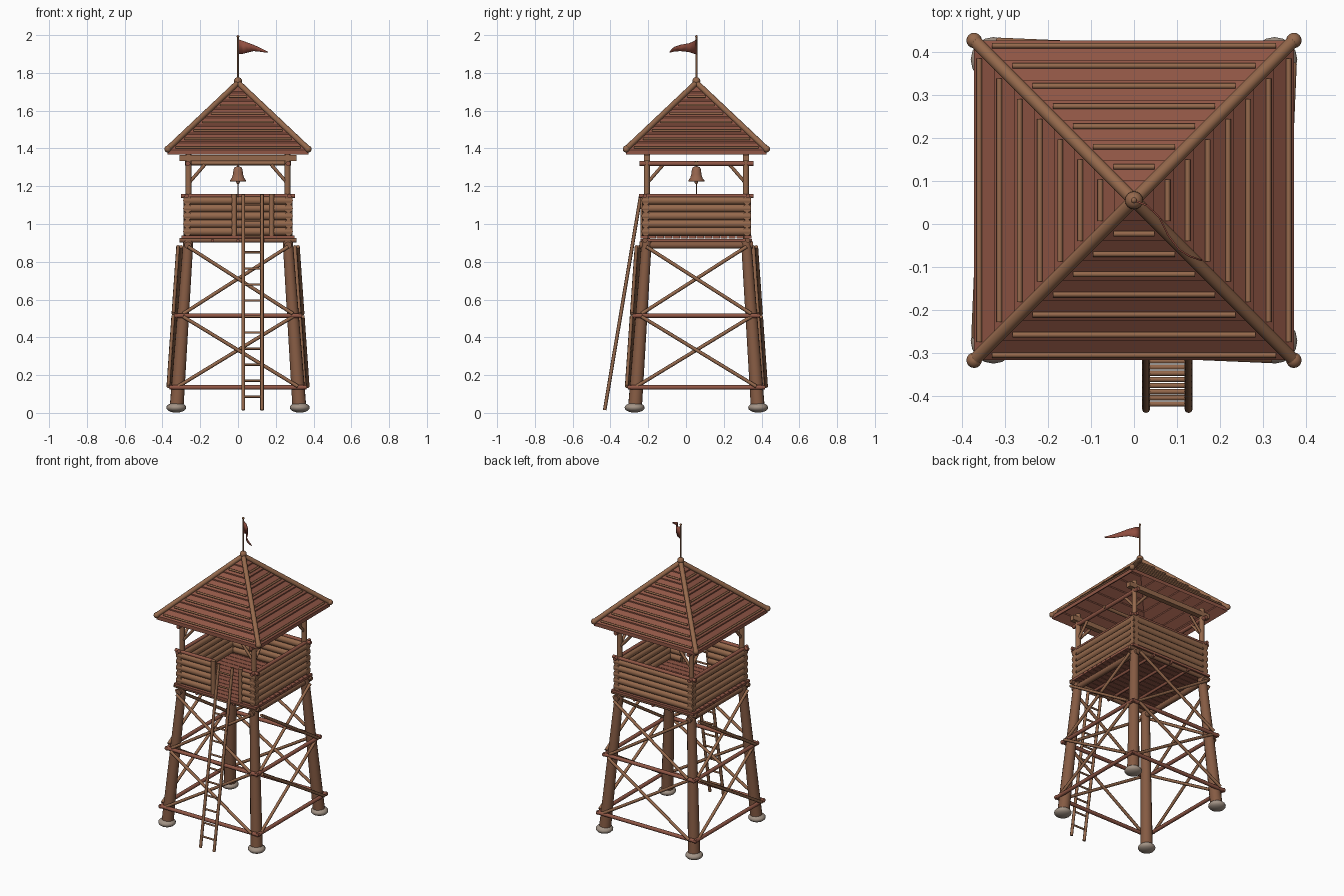
import bpy, bmesh, math
from mathutils import Vector, Matrix

if "Cube" in bpy.data.objects:
    bpy.data.objects.remove(bpy.data.objects["Cube"])

CY = 0.055  # tower axis in y


def mat(name, rgb):
    m = bpy.data.materials.new(name)
    m.diffuse_color = (*rgb, 1)
    m.use_nodes = True
    m.node_tree.nodes["Principled BSDF"].inputs["Base Color"].default_value = m.diffuse_color
    return m


WOOD = mat("brown wood", (0.30, 0.140, 0.072))
DARK = mat("dark timber", (0.235, 0.104, 0.056))
RED = mat("reddish planks", (0.28, 0.094, 0.060))
STONE = mat("grey stone", (0.36, 0.29, 0.235))
BELL = mat("bronze", (0.30, 0.13, 0.075))
FLAG = mat("red cloth", (0.28, 0.075, 0.05))


def finish(name, bm, m, smooth=False):
    bmesh.ops.recalc_face_normals(bm, faces=bm.faces[:])
    me = bpy.data.meshes.new(name)
    bm.to_mesh(me)
    bm.free()
    me.materials.append(m)
    for p in me.polygons:
        p.use_smooth = smooth and len(p.vertices) <= 4
    ob = bpy.data.objects.new(name, me)
    ob.location = (0, CY, 0)
    bpy.context.collection.objects.link(ob)
    return ob


def spin(k, p):
    return Matrix.Rotation(k * math.pi / 2, 3, 'Z') @ Vector(p)


def log(name, a, b, r, m=WOOD, r2=None, k=0, n=12):
    a, b = spin(k, a), spin(k, b)
    d = b - a
    bm = bmesh.new()
    bmesh.ops.create_cone(bm, cap_ends=True, segments=n, radius1=r,
                          radius2=r if r2 is None else r2, depth=d.length)
    q = d.to_track_quat('Z', 'Y').to_matrix().to_4x4()
    bm.transform(Matrix.Translation((a + b) / 2) @ q)
    return finish(name, bm, m, True)


def ball(name, c, r, m=WOOD, sz=1.0):
    bm = bmesh.new()
    bmesh.ops.create_uvsphere(bm, u_segments=16, v_segments=10, radius=r)
    bm.transform(Matrix.Translation(c) @ Matrix.Diagonal((1, 1, sz, 1)))
    return finish(name, bm, m, True)


def box(name, lo, hi, m):
    bm = bmesh.new()
    bmesh.ops.create_cube(bm, size=1)
    lo, hi = Vector(lo), Vector(hi)
    bm.transform(Matrix.Translation((lo + hi) / 2) @ Matrix.Diagonal((*(hi - lo), 1)))
    return finish(name, bm, m)


def leg(z):  # half spacing of the leaning legs at a height
    return 0.327 - 0.07 * z


def roof_z(d):
    return 1.738 - 0.95 * d


for k in range(4):
    # legs, stones, upper posts
    log("leg", (-leg(0.02), -leg(0.02), 0.02), (-leg(.91), -leg(.91), .91), 0.037, DARK, 0.027, k, 14)
    ball("foot_stone", spin(k, (-leg(0), -leg(0), 0.028)), 0.053, STONE, 0.5)
    log("roof_post", (-0.262, -0.262, 0.92), (-0.262, -0.262, 1.39), 0.016, WOOD, k=k)

    # horizontal ties and crossed braces on the outside of the legs
    for z in (0.135, 0.515):
        h, y = leg(z) + 0.045, -leg(z) - 0.036
        log("tie", (-h, y, z), (h, y, z), 0.012, RED, k=k)
    for z0, z1 in ((0.14, 0.51), (0.525, 0.88)):
        for s, off in ((1, 0.036), (-1, 0.052)):
            log("cross_brace", (-s * leg(z0), -leg(z0) - off, z0),
                (s * leg(z1), -leg(z1) - off, z1), 0.0095, WOOD, k=k, n=8)

    # log walls, with a doorway in the front one
    spans = ((-0.288, -0.02), (0.175, 0.288)) if k == 0 else ((-0.288, 0.288),)
    for a, b in spans:
        for i in range(5):
            z = 0.96 + 0.041 * i
            log("wall_log", (a, -0.268, z), (b, -0.268, z), 0.0225, WOOD, k=k)
        e = 0.303
        log("wall_rail", (-e if a < -0.2 else a, -0.272, 1.148),
            (e if b > 0.2 else b, -0.272, 1.148), 0.011, RED, k=k)

    # knee braces under the roof beams
    for s in (-1, 1):
        log("knee_brace", (s * 0.262, -0.262, 1.215), (s * 0.175, -0.262, 1.315), 0.009, WOOD, k=k, n=8)

    # roof side: lapped boards and thin battens
    step = 0.372 / 8
    for i in range(8):
        d0, d1 = 0.372 - step * i, max(0.372 - step * (i + 1), 0.001)
        bm = bmesh.new()
        rings = []
        for dz in (0, -0.024):
            rings.append([bm.verts.new(spin(k, p)) for p in (
                (-d0, -d0, roof_z(d0) + 0.008 + dz), (d0, -d0, roof_z(d0) + 0.008 + dz),
                (d1, -d1, roof_z(d1) + dz), (-d1, -d1, roof_z(d1) + dz))])
        t, b = rings
        bm.faces.new(t)
        bm.faces.new(b[::-1])
        for j in range(4):
            bm.faces.new((t[j], b[j], b[(j + 1) % 4], t[(j + 1) % 4]))
        finish("roof_board", bm, RED)
    for i in range(7):
        d = 0.36 - 0.047 * i
        h, z = d - 0.03, roof_z(d) + 0.010
        log("roof_batten", (-h, -d, z), (h, -d, z), 0.0065, WOOD, k=k, n=8)

    # hip logs with rounded ends
    log("hip_log", (-0.372, -0.372, 1.397), (0, 0, 1.748), 0.015, WOOD, k=k)
    ball("hip_end", spin(k, (-0.372, -0.372, 1.397)), 0.018, WOOD)

# platform: beams, joists, planks
for s in (-1, 1):
    log("platform_side_beam", (s * 0.265, -0.30, 0.888), (s * 0.265, 0.30, 0.888), 0.019, DARK)
    log("platform_cross_beam", (-0.31, s * 0.272, 0.914), (0.31, s * 0.272, 0.914), 0.013, DARK)
    log("roof_side_beam", (s * 0.265, -0.302, 1.32), (s * 0.265, 0.302, 1.32), 0.013, RED)
    box("roof_cross_beam", (-0.31, s * 0.262 - 0.016, 1.334), (0.31, s * 0.262 + 0.016, 1.366), WOOD)
for x in (-0.135, 0, 0.135):
    log("joist", (x, -0.295, 0.912), (x, 0.295, 0.912), 0.009, RED, n=8)
for i in range(14):
    y = -0.296 + i * 0.0423
    box("floor_plank", (-0.30, y, 0.922), (0.30, y + 0.039, 0.938), RED)

# doorway posts
for x in (-0.02, 0.178):
    log("door_post", (x, -0.282, 0.925), (x, -0.282, 1.158), 0.014, WOOD)

# ladder
def ladder_pt(x, z):
    return (x, -0.488 + 0.168 * z, z)

for x in (0.028, 0.127):
    log("ladder_rail", ladder_pt(x, 0.015), ladder_pt(x, 1.155), 0.0095, WOOD, n=8)
for i in range(13):
    z = 0.085 + i * 0.085
    log("ladder_rung", ladder_pt(0.02, z), ladder_pt(0.135, z), 0.006, WOOD, n=8)

# bell on its beam
log("bell_beam", (-0.28, 0, 1.322), (0.28, 0, 1.322), 0.011, WOOD)
log("bell_hanger", (0, 0, 1.29), (0, 0, 1.325), 0.006, DARK, n=8)
profile = [(0.001, 1.305), (0.018, 1.302), (0.024, 1.288), (0.027, 1.262), (0.033, 1.243),
           (0.042, 1.232), (0.042, 1.226), (0.034, 1.228), (0.022, 1.26), (0.001, 1.292)]
bm = bmesh.new()
vs = [bm.verts.new((r, 0, z)) for r, z in profile]
es = [bm.edges.new(p) for p in zip(vs, vs[1:])]
bmesh.ops.spin(bm, geom=vs + es, cent=(0, 0, 0), axis=(0, 0, 1), angle=2 * math.pi, steps=20)
bmesh.ops.remove_doubles(bm, verts=bm.verts[:], dist=0.0003)
finish("bell", bm, BELL, True)
log("bell_rope", (0, 0, 1.14), (0, 0, 1.29), 0.003, DARK, n=6)
ball("bell_clapper", (0, 0, 1.222), 0.010, DARK)

# finial and flagpole
ball("finial", (0, 0, 1.757), 0.021, WOOD)
log("flagpole", (0, 0, 1.76), (0, 0, 1.992), 0.005, WOOD, n=8)
ball("pole_cap", (0, 0, 1.993), 0.007, WOOD)

# waving pennant: x, y, top z, bottom z
flag = [(0, 0, 1.978, 1.898), (0.03, -0.012, 1.968, 1.902), (0.058, -0.038, 1.957, 1.91),
        (0.08, -0.082, 1.949, 1.915), (0.105, -0.115, 1.938, 1.914), (0.13, -0.13, 1.926, 1.910),
        (0.158, -0.14, 1.912, 1.907)]
bm = bmesh.new()
cols = [(bm.verts.new((x, y, a)), bm.verts.new((x, y, b))) for x, y, a, b in flag]
for p, q in zip(cols, cols[1:]):
    bm.faces.new((p[0], p[1], q[1], q[0]))
ob = finish("flag", bm, FLAG, True)
so = ob.modifiers.new("thickness", 'SOLIDIFY')
so.thickness = 0.004
so.offset = 0
